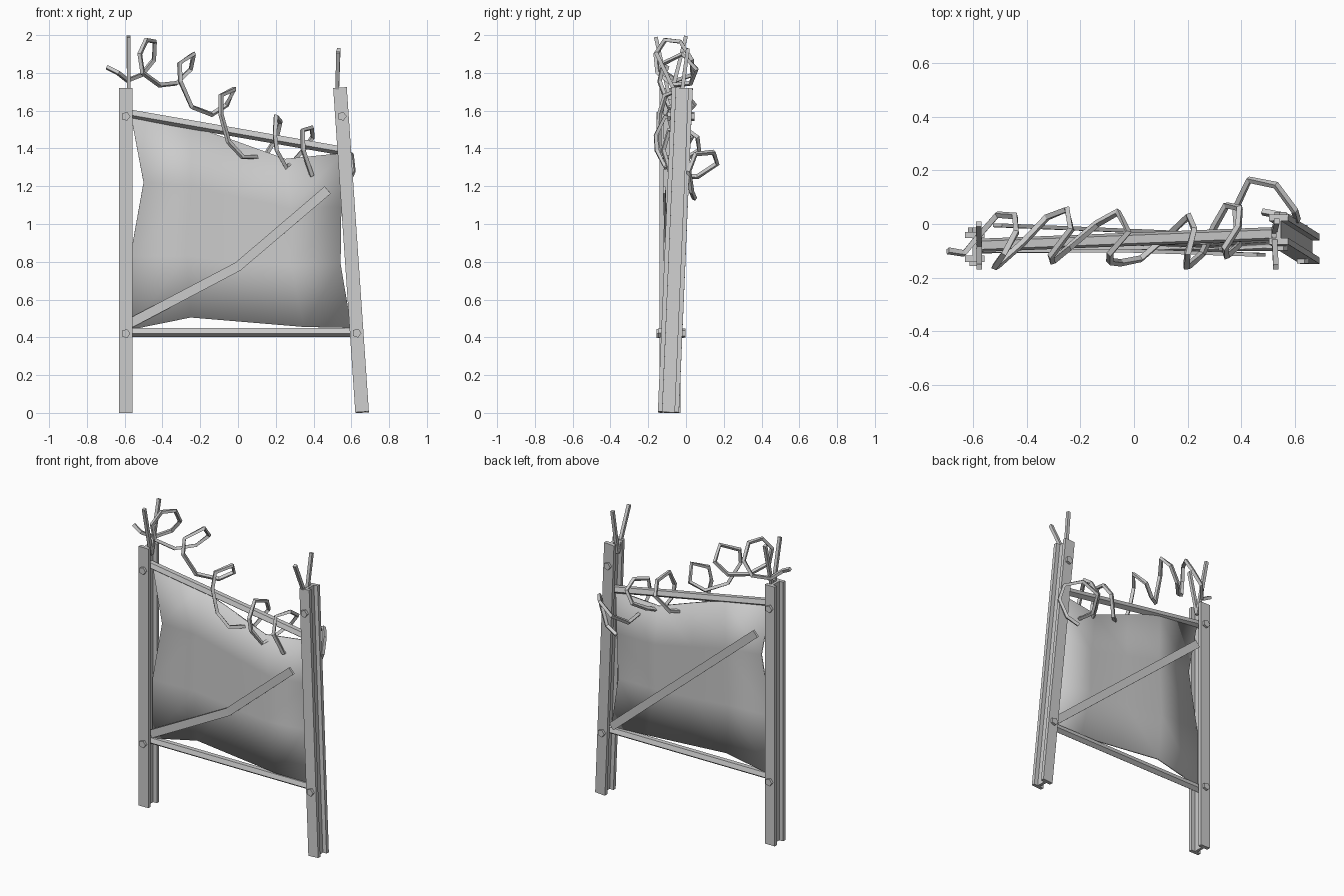
import bpy, bmesh, math
from mathutils import Vector as V

def finish(name, bm):
    bmesh.ops.recalc_face_normals(bm, faces=bm.faces)
    me = bpy.data.meshes.new(name)
    bm.to_mesh(me)
    bm.free()
    ob = bpy.data.objects.new(name, me)
    bpy.context.collection.objects.link(ob)
    return ob

def sweep(name, profile, path, up=(0, 1, 0)):
    """Sweep a closed 2D profile along a polyline, with capped ends."""
    bm = bmesh.new()
    pts = [V(p) for p in path]
    n, rings, side = len(pts), [], None
    for i, p in enumerate(pts):
        t = V()
        if i > 0:
            t += (p - pts[i - 1]).normalized()
        if i < n - 1:
            t += (pts[i + 1] - p).normalized()
        t.normalize()
        side = V(up).cross(t) if side is None else side - t * side.dot(t)
        side.normalize()
        v = t.cross(side)
        rings.append([bm.verts.new(p + side * a + v * b) for a, b in profile])
    k = len(profile)
    for r, s in zip(rings, rings[1:]):
        for j in range(k):
            bm.faces.new((r[j], r[(j + 1) % k], s[(j + 1) % k], s[j]))
    bm.faces.new(rings[0])
    bm.faces.new(rings[-1])
    return finish(name, bm)

def ngon(k, r, start=0.0):
    return [(r * math.cos(start + 2 * math.pi * i / k),
             r * math.sin(start + 2 * math.pi * i / k)) for i in range(k)]

def rect(w, d):
    return [(-w / 2, -d / 2), (w / 2, -d / 2), (w / 2, d / 2), (-w / 2, d / 2)]

# H-section posts, the right one leaning
W, D, F, T = 0.036, 0.056, 0.032, 0.009
half = [(W, -D), (W, -F), (T, -F), (T, F), (W, F), (W, D)]
h_profile = half + [(-x, -y) for x, y in half]
posts = {"left": (V((-0.595, -0.085, 0.0)), V((-0.595, -0.085, 1.72))),
         "right": (V((0.657, -0.093, 0.003)), V((0.54, -0.02, 1.72)))}
for side, (a, b) in posts.items():
    sweep(side + "_post", h_profile, (a, b))
    # bolt heads on both flanges
    for z, tag in ((0.42, "lower"), (1.57, "upper")):
        c = a.lerp(b, z / 1.72)
        for s, face in ((-1, "front"), (1, "back")):
            sweep(f"{side}_{tag}_{face}_bolt", ngon(5, 0.025),
                  (c + V((0, s * 0.05, 0)), c + V((0, s * 0.072, 0))), up=(0, 0, 1))

# forked arms on the post tops
for name, base, tips in (
        ("left", (-0.578, -0.085, 1.66), ((-0.578, -0.16, 1.99), (-0.58, 0.0, 1.995))),
        ("right", (0.523, -0.03, 1.64), ((0.53, -0.16, 1.91), (0.533, 0.01, 1.93)))):
    for i, tip in enumerate(tips):
        sweep(f"{name}_fork_arm_{i + 1}", rect(0.02, 0.02), (base, tip))

# pipe rails
for name, a, b in (("upper_rail", (-0.59, -0.08, 1.588), (0.56, -0.035, 1.388)),
                   ("lower_rail", (-0.59, -0.085, 0.428), (0.62, -0.075, 0.428))):
    sweep(name, ngon(5, 0.026), (a, b))

# dented sheet panel: 5 columns by 4 rows, bottom to top
rows = [
    [(-0.57, 0.44), (-0.25, 0.505), (0.05, 0.48), (0.35, 0.455), (0.60, 0.45)],
    [(-0.57, 0.83), (-0.27, 0.83), (0.0, 0.8), (0.28, 0.78), (0.543, 0.79)],
    [(-0.50, 1.22), (-0.25, 1.2), (0.0, 1.14), (0.28, 1.08), (0.547, 1.09)],
    [(-0.57, 1.59), (-0.25, 1.52), (0.0, 1.435), (0.25, 1.345), (0.55, 1.375)],
]
bulge = [0.0, 0.012, 0.0, -0.012, 0.0]
bm = bmesh.new()
grid = [[bm.verts.new((x, -0.08 + 0.03 * (x + 0.57) / 1.14 * (z - 0.4) + bulge[i], z))
         for i, (x, z) in enumerate(r)] for r in rows]
for lo, hi in zip(grid, grid[1:]):
    for i in range(4):
        bm.faces.new((lo[i], lo[i + 1], hi[i + 1], hi[i]))
for f in bm.faces:
    f.smooth = True
sheet = finish("sheet_panel", bm)
mod = sheet.modifiers.new("thickness", "SOLIDIFY")
mod.thickness, mod.offset = 0.01, 0

# diagonal brace strips, the front one bent
sweep("front_brace", rect(0.05, 0.014),
      ((-0.57, -0.1, 0.475), (0.0, -0.1, 0.775), (0.475, -0.115, 1.18)))
sweep("back_brace", rect(0.05, 0.014), ((0.58, -0.05, 0.465), (-0.51, -0.005, 1.39)))

# sagging coil of wire
coil = [
    (-.695, -.10, 1.83), (-.635, -.11, 1.80), (-.585, -.05, 1.76), (-.51, .035, 1.79),
    (-.445, .03, 1.87), (-.44, -.03, 1.965), (-.485, -.11, 1.975), (-.52, -.16, 1.90),
    (-.505, -.15, 1.80), (-.415, -.07, 1.735), (-.325, .025, 1.745), (-.25, .055, 1.82),
    (-.235, -.02, 1.90), (-.31, -.12, 1.85), (-.305, -.14, 1.755), (-.245, -.09, 1.62),
    (-.14, 0, 1.58), (-.06, .045, 1.63), (-.02, -.03, 1.715), (-.09, -.11, 1.68),
    (-.09, -.14, 1.58), (-.05, -.145, 1.435), (.025, -.13, 1.355), (.14, -.03, 1.355),
    (.205, .03, 1.46), (.225, -.02, 1.54), (.2, -.11, 1.57), (.195, -.16, 1.47),
    (.205, -.155, 1.39), (.255, -.11, 1.30), (.30, -.01, 1.34), (.345, .07, 1.39),
    (.395, .06, 1.46), (.39, -.01, 1.51), (.34, -.09, 1.495), (.345, -.12, 1.39),
    (.39, -.08, 1.26), (.38, .06, 1.25), (.43, .165, 1.32), (.53, .145, 1.38),
    (.60, .05, 1.37), (.61, .015, 1.28), (.56, .03, 1.17), (.48, .045, 1.135)]
sweep("wire_coil", ngon(4, 0.014, 0.4), coil)
